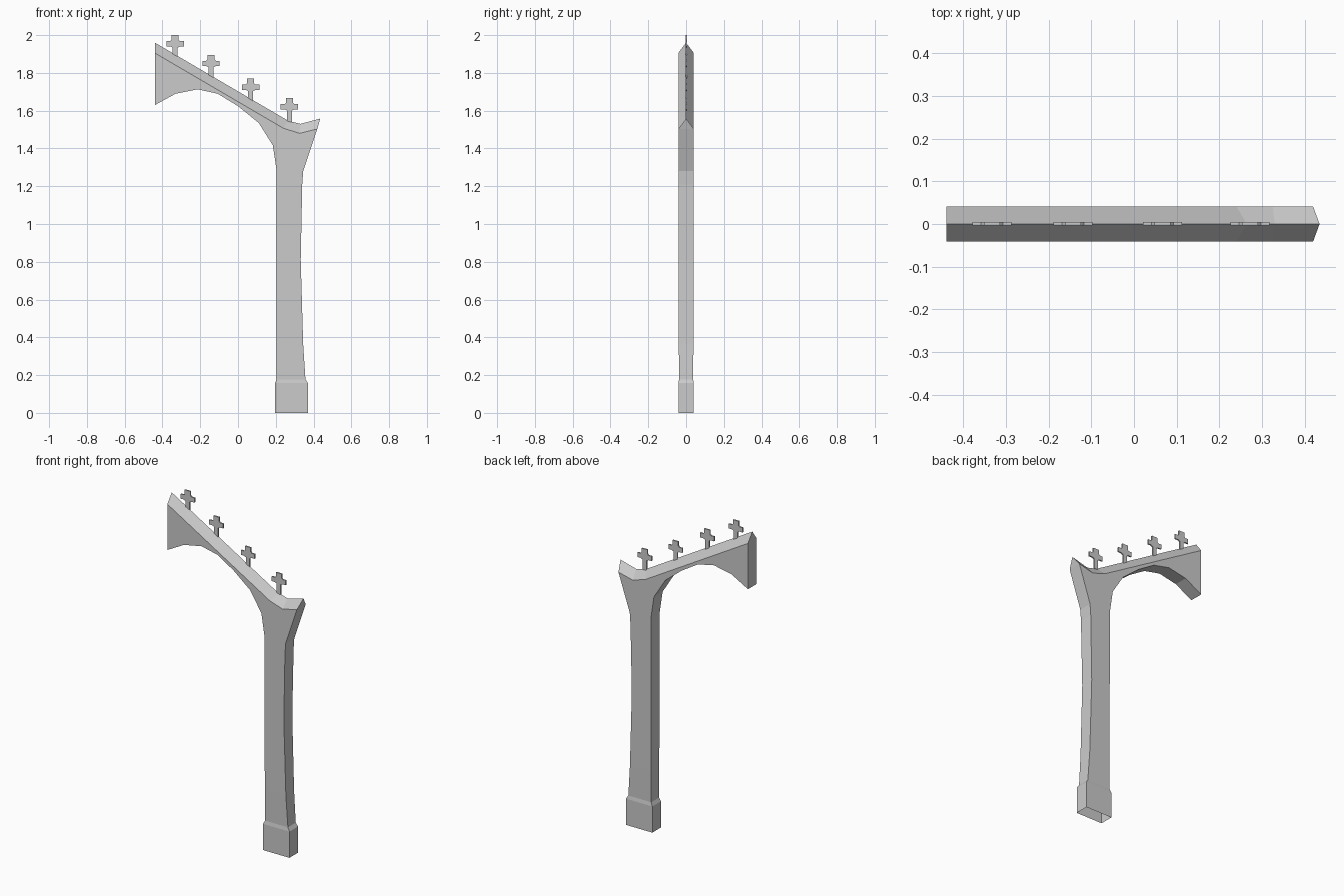
import bpy, bmesh

if "Cube" in bpy.data.objects:
    bpy.data.objects.remove(bpy.data.objects["Cube"])


def make_object(name, bm):
    bmesh.ops.remove_doubles(bm, verts=bm.verts, dist=1e-5)
    bmesh.ops.recalc_face_normals(bm, faces=bm.faces)
    me = bpy.data.meshes.new(name)
    bm.to_mesh(me)
    bm.free()
    ob = bpy.data.objects.new(name, me)
    bpy.context.collection.objects.link(ob)
    return ob


def face(bm, pts):
    return bm.faces.new([bm.verts.new(p) for p in pts])


W = 0.041  # half thickness

bm = bmesh.new()

# Pillar: rectangular rings (left x, right x, half depth, z), open at the bottom
rings = [(0.195, 0.37, W, 0), (0.195, 0.37, W, 0.157), (0.205, 0.357, 0.037, 0.178),
         (0.205, 0.345, 0.039, 0.363), (0.205, 0.332, 0.04, 0.81),
         (0.205, 0.34, W, 1.21), (0.205, 0.345, W, 1.28)]
loops = [[(l, -w, z), (r, -w, z), (r, w, z), (l, w, z)] for l, r, w, z in rings]
for a, b in zip(loops, loops[1:]):
    for i in range(4):
        j = (i + 1) % 4
        face(bm, [a[i], a[j], b[j], b[i]])

# Arched head: underside arc, then the eave line
arch = [(0.205, 1.28), (0.184, 1.417), (0.11, 1.535), (0, 1.624), (-0.108, 1.69),
        (-0.214, 1.713), (-0.33, 1.69), (-0.44, 1.63)]
eave = [(-0.44, 1.905), (0.24, 1.507), (0.325, 1.48), (0.42, 1.503)]
ridge = [(-0.44, 1.96), (0.265, 1.547), (0.33, 1.53), (0.435, 1.558)]
outline = arch + eave + [(0.345, 1.28)]
for y in (-W, W):
    face(bm, [(x, y, z) for x, z in outline])
walls = list(zip(arch, arch[1:] + eave[:1])) + [(eave[-1], outline[-1])]
for (x0, z0), (x1, z1) in walls:
    face(bm, [(x0, -W, z0), (x1, -W, z1), (x1, W, z1), (x0, W, z0)])

# Ridged coping on top, with gable ends
for y in (-W, W):
    for i in range(3):
        (a, b), (c, d) = eave[i:i + 2], ridge[i:i + 2]
        face(bm, [(a[0], y, a[1]), (b[0], y, b[1]), (d[0], 0, d[1]), (c[0], 0, c[1])])
for i in (0, 3):
    (ex, ez), (rx, rz) = eave[i], ridge[i]
    face(bm, [(ex, -W, ez), (ex, W, ez), (rx, 0, rz)])
make_object("buttress_body", bm)

# Row of flat crosses standing on the ridge
half = [(0.013, -0.08), (0.013, -0.02), (0.026, -0.014), (0.046, -0.014), (0.046, 0.014),
        (0.026, 0.014), (0.019, 0.021), (0.019, 0.046)]
cross = half + [(-x, z) for x, z in reversed(half)]
spots = [(-0.333, 1.954), (-0.143, 1.85), (0.067, 1.724), (0.272, 1.621)]
for n, (cx, cz) in enumerate(spots, 1):
    bm = bmesh.new()
    f = face(bm, [(cx + x, -0.003, cz + z) for x, z in cross])
    ext = bmesh.ops.extrude_face_region(bm, geom=[f], use_keep_orig=True)
    verts = [v for v in ext["geom"] if isinstance(v, bmesh.types.BMVert)]
    bmesh.ops.translate(bm, verts=verts, vec=(0, 0.008, 0))
    make_object(f"cross_{n}", bm)
